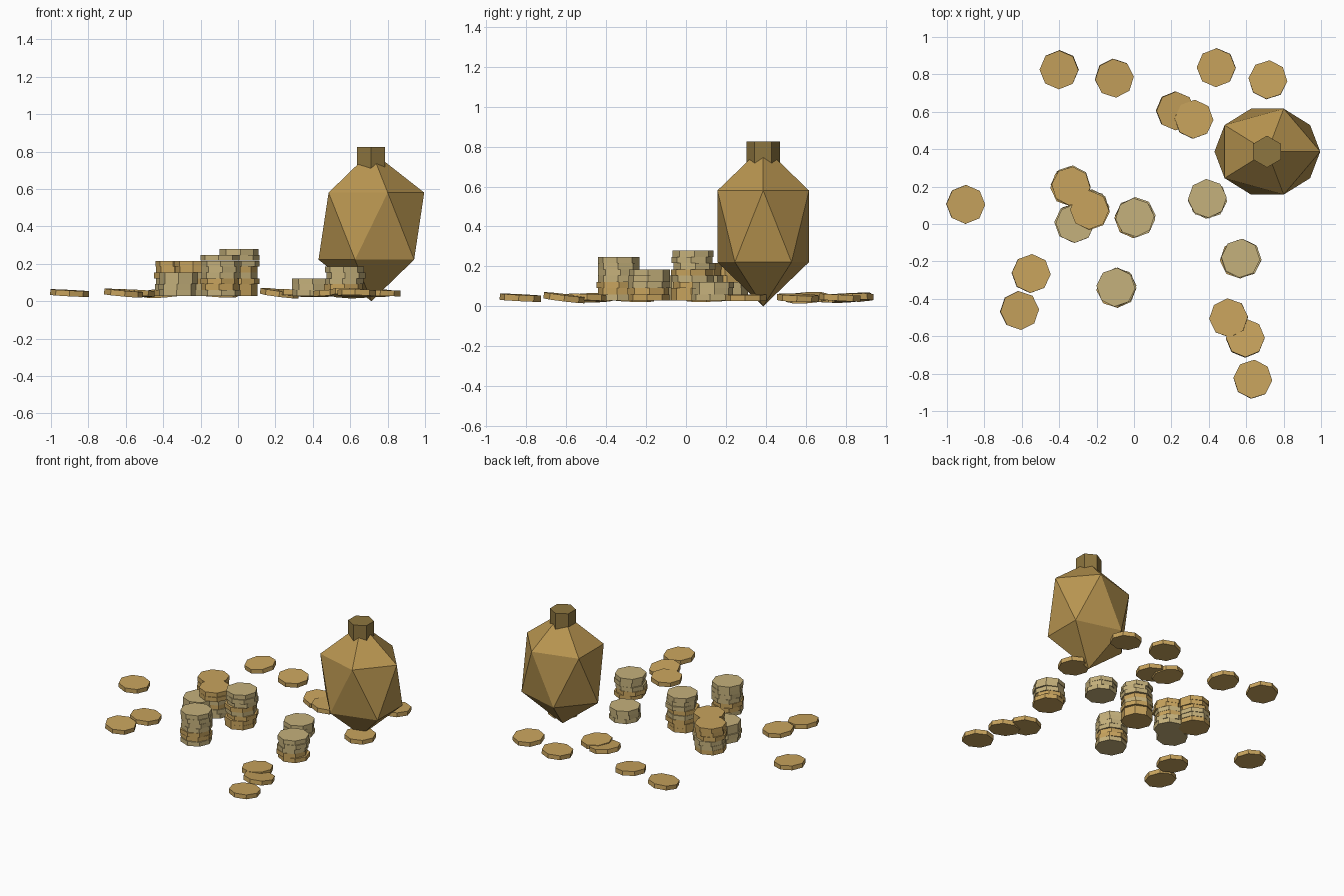
import bpy, random
from math import radians

if "Cube" in bpy.data.objects:
    bpy.data.objects.remove(bpy.data.objects["Cube"])

random.seed(4)


def material(name, rgb):
    m = bpy.data.materials.new(name)
    m.diffuse_color = (*rgb, 1)
    m.use_nodes = True
    m.node_tree.nodes["Principled BSDF"].inputs["Base Color"].default_value = m.diffuse_color
    return m


GOLD = material("gold", (0.58, 0.37, 0.11))
PALE = material("pale_gold", (0.56, 0.44, 0.20))
CLOTH = material("bag_cloth", (0.48, 0.30, 0.08))
TIE = material("bag_neck", (0.27, 0.18, 0.05))

RADIUS, THICK, PITCH = 0.104, 0.031, 0.0313


def finish(name, mat):
    ob = bpy.context.object
    ob.name = name
    ob.data.materials.append(mat)
    return ob


def coin(name, loc, rot, mat):
    bpy.ops.mesh.primitive_cylinder_add(
        vertices=8, radius=RADIUS, depth=THICK, location=loc,
        rotation=[radians(a) for a in rot])
    return finish(name, mat)


# Bag: stretched icosahedron with a six-sided neck
bpy.ops.mesh.primitive_ico_sphere_add(subdivisions=1, radius=1, location=(0.713, 0.387, 0.401))
finish("bag_body", CLOTH).scale = (0.316, 0.270, 0.401)
bpy.ops.mesh.primitive_cylinder_add(vertices=6, radius=0.085, depth=0.125,
                                    location=(0.711, 0.387, 0.763))
finish("bag_neck", TIE)

# Coin stacks: x, y and coin materials from the bottom up (g = gold, p = pale)
stacks = [
    (0.005, 0.035, "gggpgppp"),
    (-0.097, -0.338, "pggpppp"),
    (-0.315, 0.003, "pppp"),
    (-0.337, 0.203, "gppggg"),
    (-0.238, 0.075, "ppgpgg"),
    (0.570, -0.183, "ggppp"),
    (0.392, 0.137, "ppp"),
]
for s, (x, y, kinds) in enumerate(stacks):
    for i, k in enumerate(kinds):
        j = 0.0 if i == len(kinds) - 1 else 0.008
        loc = (x + random.uniform(-j, j), y + random.uniform(-j, j), 0.044 + i * PITCH)
        coin(f"stack_{s + 1}_coin_{i + 1}", loc, (0, 0, random.uniform(-6, 6)),
             GOLD if k == "g" else PALE)

# Loose coins: x, y, tilt about x, tilt about y
loose = [
    (-0.40, 0.825, 5, -4), (-0.105, 0.78, 4, 3), (0.222, 0.605, 3, 7),
    (0.32, 0.56, -2, 3), (0.44, 0.836, 2, -3), (0.716, 0.771, -3, 0),
    (-0.90, 0.105, 1, 3), (-0.55, -0.265, -2, 3), (-0.612, -0.462, 2, 5),
    (0.506, -0.502, -2, -2), (0.595, -0.61, -7, 2), (0.635, -0.83, -3, 1),
    (0.765, 0.30, 0, 1),
]
for i, (x, y, rx, ry) in enumerate(loose):
    coin(f"loose_coin_{i + 1}", (x, y, 0.043), (rx, ry, random.uniform(-5, 5)), GOLD)
